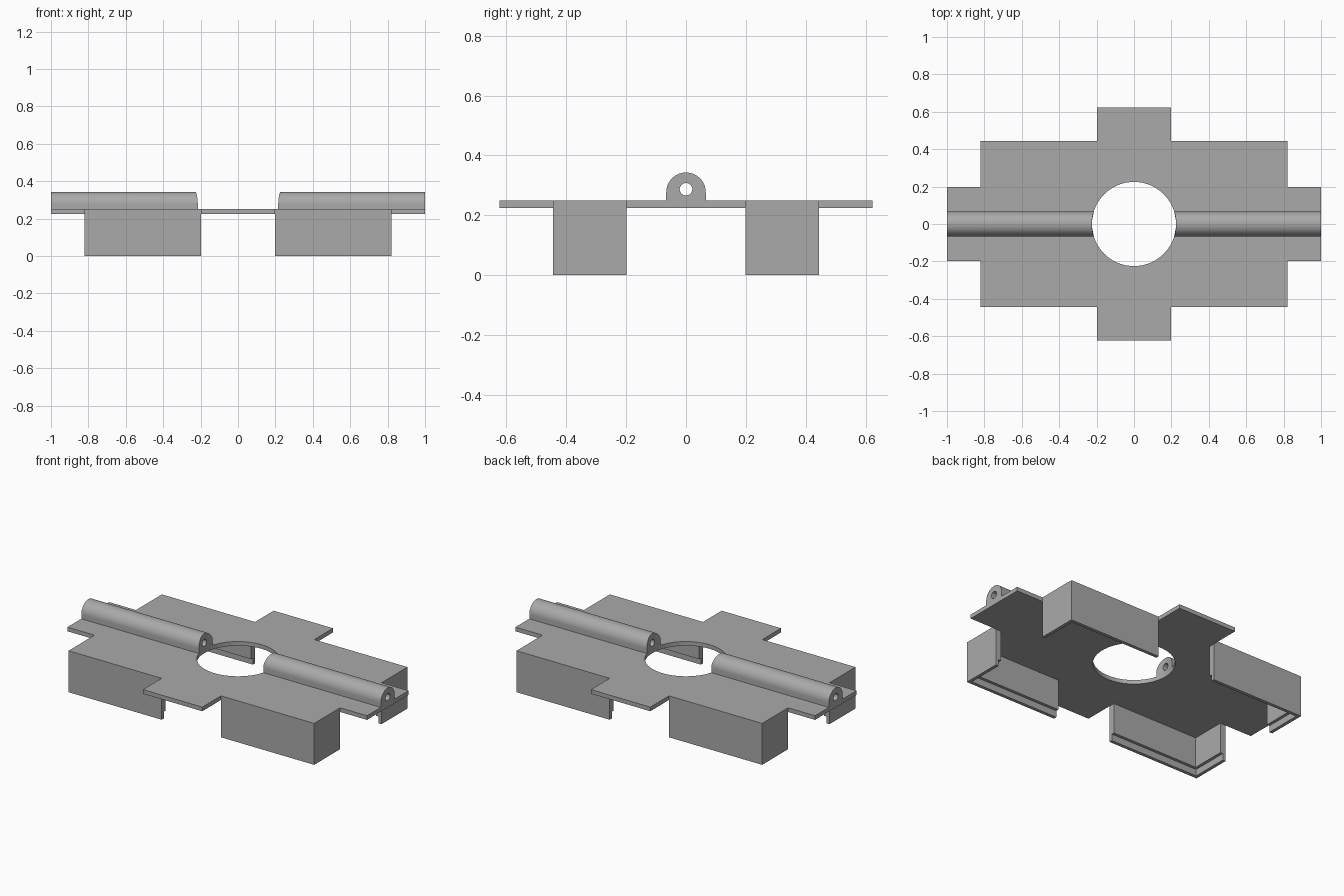
import bpy, bmesh
from math import cos, sin, pi, sqrt, atan2, radians

if "Cube" in bpy.data.objects:
    bpy.data.objects.remove(bpy.data.objects["Cube"])

grey = bpy.data.materials.new("plain grey")
grey.use_nodes = True
colour = (0.4, 0.4, 0.4, 1)
grey.diffuse_color = colour
grey.node_tree.nodes["Principled BSDF"].inputs["Base Color"].default_value = colour

TOP, UNDER = 0.25, 0.225          # plate faces
BODY_X, BODY_Y = 0.82, 0.445      # half size of the body
TAB = 0.198                       # half width of the tabs
END_X, END_Y = 1.0, 0.623         # tab ends
HOLE = 0.225                      # central hole radius


def finish(bm, name, smooth=False):
    bmesh.ops.recalc_face_normals(bm, faces=bm.faces[:])
    mesh = bpy.data.meshes.new(name)
    bm.to_mesh(mesh)
    bm.free()
    mesh.materials.append(grey)
    ob = bpy.data.objects.new(name, mesh)
    bpy.context.collection.objects.link(ob)
    if smooth:
        bpy.ops.object.select_all(action='DESELECT')
        ob.select_set(True)
        bpy.context.view_layer.objects.active = ob
        bpy.ops.object.shade_smooth_by_angle(angle=radians(30))
    return ob


def extrude_outlines(name, outlines, z0, z1, smooth=False):
    """Fill flat outlines (later ones become holes) and raise them."""
    bm = bmesh.new()
    edges = []
    for pts in outlines:
        vs = [bm.verts.new((x, y, z0)) for x, y in pts]
        edges += [bm.edges.new((vs[i - 1], vs[i])) for i in range(len(vs))]
    bmesh.ops.triangle_fill(bm, edges=edges, use_beauty=True)
    ext = bmesh.ops.extrude_face_region(bm, geom=bm.faces[:], use_keep_orig=True)
    for v in ext["geom"]:
        if isinstance(v, bmesh.types.BMVert):
            v.co.z = z1
    return finish(bm, name, smooth)


# Cross-shaped plate with a round central hole
quarter = [(END_X, TAB), (BODY_X, TAB), (BODY_X, BODY_Y), (TAB, BODY_Y), (TAB, END_Y)]
outline = (quarter + [(-x, y) for x, y in reversed(quarter)]
           + [(-x, -y) for x, y in quarter] + [(x, -y) for x, y in reversed(quarter)])
circle = [(HOLE * cos(i * pi / 48), HOLE * sin(i * pi / 48)) for i in range(96)]
extrude_outlines("plate", [outline, circle], UNDER, TOP, True)


# Corner skirts: L-shaped walls with a thinner lip along the bottom
def corner(sx, sy, t):
    pts = [(TAB, BODY_Y), (BODY_X, BODY_Y), (BODY_X, TAB), (BODY_X - t, TAB),
           (BODY_X - t, BODY_Y - t), (TAB, BODY_Y - t)]
    return [(sx * x, sy * y) for x, y in pts]


LEDGE = 0.04
for sx, side in ((1, "left"), (-1, "right")):
    for sy, end in ((-1, "front"), (1, "back")):
        extrude_outlines(f"{end}_{side}_wall", [corner(sx, sy, 0.038)], LEDGE, UNDER)
        extrude_outlines(f"{end}_{side}_lip", [corner(sx, sy, 0.02)], 0, LEDGE)


# Hinge barrels: arched tubes whose inner ends follow the central hole
def barrel(name, sx):
    r, cz, bore, bore_z = 0.066, 0.277, 0.021, 0.287
    arch = [(r * cos(i * pi / 32), cz + r * sin(i * pi / 32)) for i in range(33)]
    arch += [(r * k / 4, TOP) for k in range(-4, 5)]
    ring = []
    for y, z in arch:
        a = atan2(z - bore_z, y)
        ring.append((bore * cos(a), bore_z + bore * sin(a)))
    bm = bmesh.new()

    def loop(pts, inner):
        return [bm.verts.new((sx * (sqrt(HOLE ** 2 - y * y) if inner else END_X), y, z))
                for y, z in pts]
    loops = [loop(arch, False), loop(arch, True), loop(ring, True), loop(ring, False)]
    for k in range(4):
        a, b = loops[k - 1], loops[k]
        for i in range(len(a)):
            bm.faces.new((a[i - 1], a[i], b[i], b[i - 1]))
    finish(bm, name, True)


barrel("left_hinge_barrel", 1)
barrel("right_hinge_barrel", -1)
